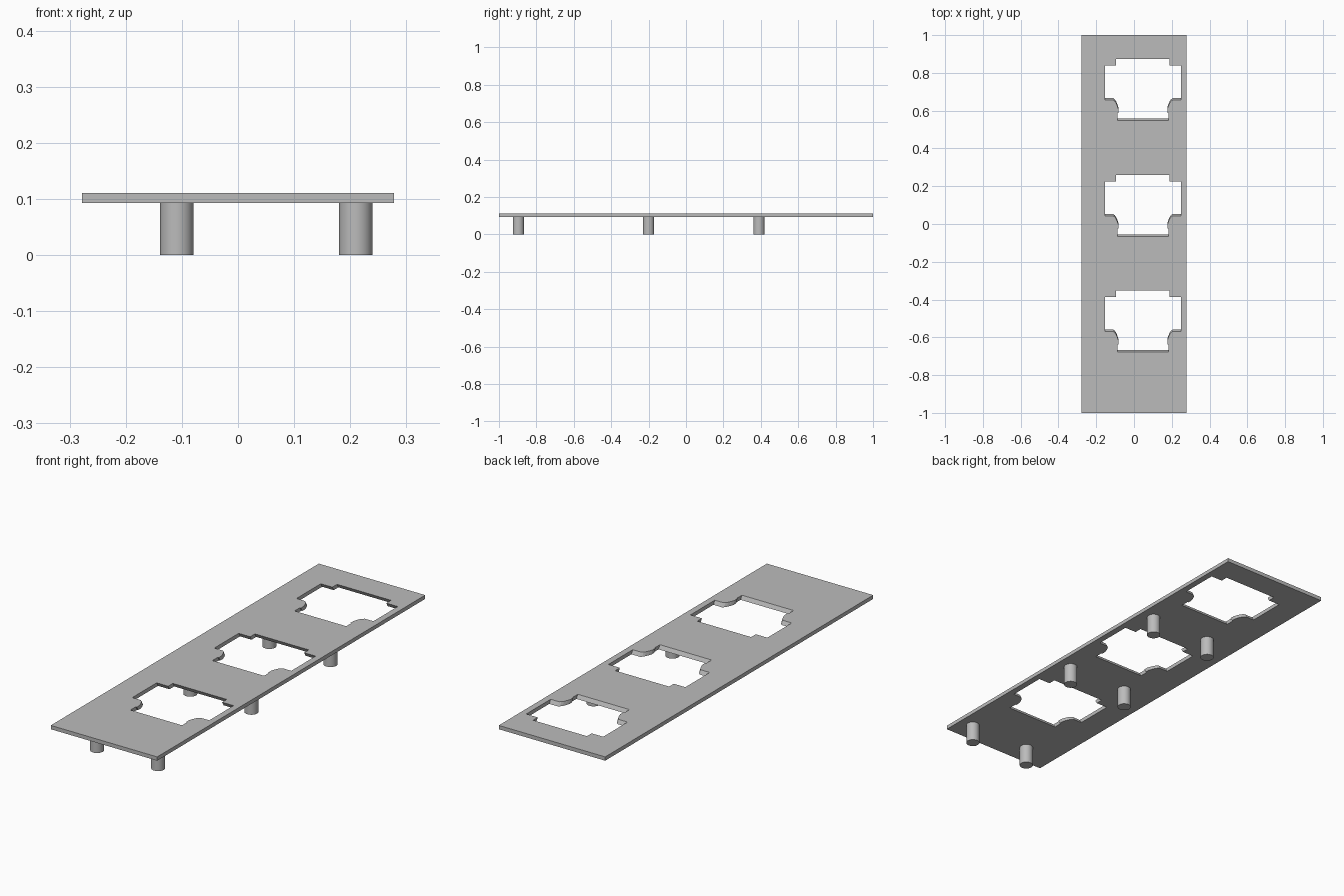
import bpy
import bmesh

cube = bpy.data.objects.get("Cube")
if cube:
    bpy.data.objects.remove(cube, do_unlink=True)

grey = bpy.data.materials.new("plain grey")
grey.use_nodes = True
GREY = (0.5, 0.5, 0.5, 1.0)
grey.diffuse_color = GREY
grey.node_tree.nodes["Principled BSDF"].inputs["Base Color"].default_value = GREY

Z_LOW, Z_TOP = 0.093, 0.111
HALF_X = 0.278
SLANT = 0.010            # cutouts lean backwards towards the underside
HOLE_X = 0.047           # centre line of the cutouts
HOLE_Y = (-0.615, -0.003, 0.61)   # offset of each cutout

# Half profile of a cutout: (distance from its centre line, y)
HALF_HOLE = [
    (0.141, 0.263), (0.141, 0.228), (0.201, 0.228), (0.201, 0.046),
    (0.157, 0.046), (0.149, 0.040), (0.142, 0.030), (0.135, 0.014),
    (0.130, -0.001), (0.130, -0.022), (0.135, -0.022), (0.135, -0.062),
]


def hole_outline(offset):
    right = [(HOLE_X + w, y + offset) for w, y in HALF_HOLE]
    left = [(HOLE_X - w, y + offset) for w, y in reversed(HALF_HOLE)]
    return right + left


def add_loop(bm, points, z, shift=0.0):
    verts = [bm.verts.new((x, y + shift, z)) for x, y in points]
    edges = [bm.edges.new((verts[i - 1], verts[i])) for i in range(len(verts))]
    return verts, edges


# Plate: filled top and bottom sheets joined by walls
bm = bmesh.new()
border = [(-HALF_X, -1), (HALF_X, -1), (HALF_X, 1), (-HALF_X, 1)]
loops = [(border, 0.0)] + [(hole_outline(y), SLANT) for y in HOLE_Y]
top_edges, low_edges = [], []
for points, slant in loops:
    top, edges_top = add_loop(bm, points, Z_TOP)
    low, edges_low = add_loop(bm, points, Z_LOW, slant)
    top_edges += edges_top
    low_edges += edges_low
    for i in range(len(points)):
        bm.faces.new((low[i - 1], low[i], top[i], top[i - 1]))
for edges in (top_edges, low_edges):
    bmesh.ops.triangle_fill(bm, edges=edges, use_beauty=True)
bmesh.ops.recalc_face_normals(bm, faces=bm.faces)
mesh = bpy.data.meshes.new("plate")
bm.to_mesh(mesh)
bm.free()
mesh.materials.append(grey)
plate = bpy.data.objects.new("plate", mesh)
bpy.context.collection.objects.link(plate)

# Six round legs in three pairs
for row, y in (("front", -0.896), ("middle", -0.20), ("back", 0.39)):
    for side, x in (("right", -0.109), ("left", 0.21)):
        bpy.ops.mesh.primitive_cylinder_add(
            vertices=48, radius=0.03, depth=Z_LOW, location=(x, y, Z_LOW / 2))
        leg = bpy.context.object
        leg.name = f"{row}_{side}_leg"
        leg.data.materials.append(grey)
        bpy.ops.object.shade_smooth_by_angle()
